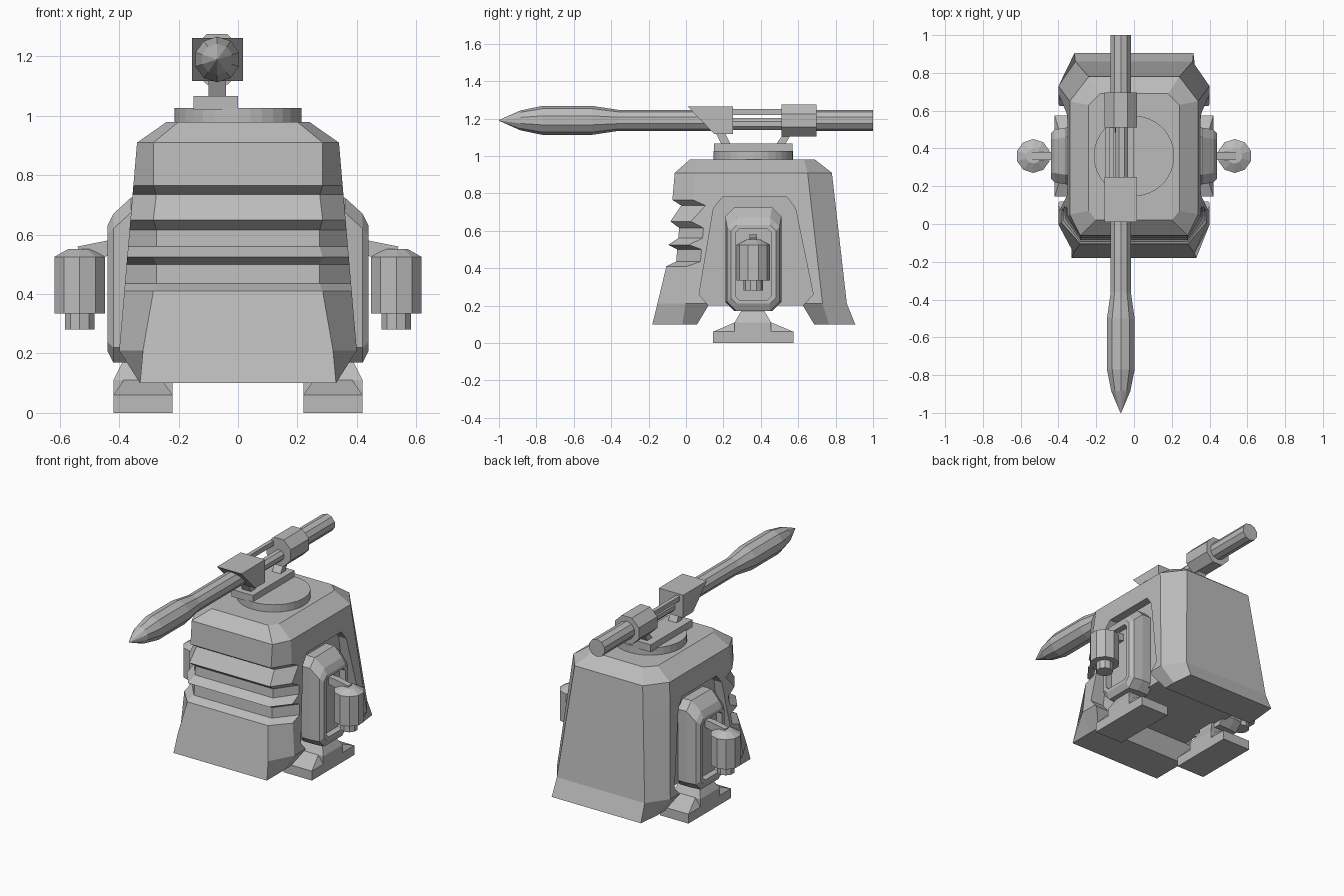
import bpy, bmesh, math

if "Cube" in bpy.data.objects:
    bpy.data.objects.remove(bpy.data.objects["Cube"], do_unlink=True)

grey = bpy.data.materials.new("plain_grey")
grey.use_nodes = True
grey.diffuse_color = (0.5, 0.5, 0.5, 1)
grey.node_tree.nodes["Principled BSDF"].inputs["Base Color"].default_value = (0.5, 0.5, 0.5, 1)


def loft(name, rings):
    """Skin a series of closed rings of equal length and cap both ends."""
    bm = bmesh.new()
    loops = [[bm.verts.new(p) for p in ring] for ring in rings]
    n = len(loops[0])
    for a, b in zip(loops, loops[1:]):
        for i in range(n):
            j = (i + 1) % n
            bm.faces.new((a[i], a[j], b[j], b[i]))
    bm.faces.new(loops[0])
    bm.faces.new(loops[-1])
    bmesh.ops.recalc_face_normals(bm, faces=bm.faces)
    mesh = bpy.data.meshes.new(name)
    bm.to_mesh(mesh)
    bm.free()
    mesh.materials.append(grey)
    obj = bpy.data.objects.new(name, mesh)
    bpy.context.collection.objects.link(obj)
    return obj


def prism_x(name, outline, x0, x1):
    return loft(name, [[(x, y, z) for y, z in outline] for x in (x0, x1)])


def rect(x0, x1, y0, y1, z):
    return [(x0, y0, z), (x1, y0, z), (x1, y1, z), (x0, y1, z)]


def lathe_z(name, x, y, profile, sides):
    turn = math.tau / sides
    return loft(name, [[(x + r * math.sin(i * turn), y - r * math.cos(i * turn), z)
                        for i in range(sides)] for r, z in profile])


def lathe_y(name, x, z, profile, sides, phase=0.0):
    turn = math.tau / sides
    return loft(name, [[(x + r * math.sin((i + phase) * turn), y, z + r * math.cos((i + phase) * turn))
                        for i in range(sides)] for r, y in profile])


def cut(target, cutter):
    mod = target.modifiers.new("cut", 'BOOLEAN')
    mod.operation = 'DIFFERENCE'
    mod.solver = 'EXACT'
    mod.object = cutter
    cutter.hide_render = True
    bpy.context.view_layer.objects.active = target
    bpy.ops.object.modifier_apply(modifier=mod.name)
    bpy.data.objects.remove(cutter, do_unlink=True)


# Body: chamfered rings stacked upward, with grooves across the front
def body_ring(z, half, front, back, front_flat, back_flat, front_cut, back_cut):
    right_half = [(front_flat, front), (half, front + front_cut),
                  (half, back - back_cut), (back_flat, back)]
    return [(x, y, z) for x, y in right_half] + [(-x, y, z) for x, y in reversed(right_half)]


def wall_ring(z, recess=0.0):
    t = (z - 0.21) / 0.7
    front = -0.105 + 0.09 * (z - 0.41) + recess
    return body_ring(z, 0.40 - 0.06 * t, front, 0.86 - 0.08 * t,
                     0.285 - recess * 0.2, 0.31 - 0.07 * t, 0.11 + recess * 0.4, 0.13)


rings = [body_ring(0.10, 0.33, -0.18, 0.905, 0.33, 0.315, 0.16, 0.14),
         body_ring(0.21, 0.40, -0.153, 0.86, 0.32, 0.31, 0.15, 0.13)]
grooves = [(0.41, 0), (0.435, 1), (0.50, 1), (0.525, 0), (0.56, 1),
           (0.615, 1), (0.65, 0), (0.735, 1), (0.765, 0), (0.91, 0)]
rings += [wall_ring(z, 0.05 * deep) for z, deep in grooves]
rings.append(body_ring(0.98, 0.24, 0.02, 0.69, 0.20, 0.18, 0.05, 0.06))
body = loft("body", rings)

# Underside channel and side arches
cut(body, prism_x("channel_cutter", [(0, 0), (0.12, 0.20), (0.625, 0.20), (0.745, 0)], -0.6, 0.6))
arch = [(0.12, 0.15), (0.12, 0.20), (0.07, 0.26), (0.147, 0.72), (0.195, 0.78),
        (0.54, 0.78), (0.585, 0.72), (0.68, 0.26), (0.625, 0.20), (0.625, 0.15)]
for s in (1, -1):
    cut(body, prism_x("arch_cutter", arch, s * 0.30, s * 0.6))


# Side pods, arms, canisters and feet
def pod_ring(x, y0, y1, z0, z1, c):
    return [(x, y0 + c, z0), (x, y1 - c, z0), (x, y1, z0 + c), (x, y1, z1 - c),
            (x, y1 - c, z1), (x, y0 + c, z1), (x, y0, z1 - c), (x, y0, z0 + c)]


for s, side in ((1, "left"), (-1, "right")):
    loft(side + "_pod", [
        pod_ring(s * 0.28, 0.21, 0.51, 0.17, 0.725, 0.05),
        pod_ring(s * 0.36, 0.21, 0.51, 0.17, 0.725, 0.05),
        pod_ring(s * 0.42, 0.22, 0.50, 0.17, 0.67, 0.05),
        pod_ring(s * 0.44, 0.24, 0.48, 0.21, 0.63, 0.03),
        pod_ring(s * 0.44, 0.265, 0.455, 0.23, 0.61, 0.02),
        pod_ring(s * 0.40, 0.265, 0.455, 0.23, 0.61, 0.02)])
    loft(side + "_arm", [[(s * x, y, z) for x, z in
                          ((0.38, 0.54), (0.53, 0.51), (0.54, 0.56), (0.44, 0.58), (0.38, 0.58))]
                         for y in (0.34, 0.38)])
    lathe_z(side + "_canister", s * 0.533, 0.36,
            [(0.052, 0.28), (0.052, 0.335), (0.09, 0.335), (0.09, 0.525), (0.04, 0.552)], 10)
    x0, x1 = s * 0.22, s * 0.42
    loft(side + "_foot", [rect(x0, x1, 0.145, 0.575, 0), rect(x0, x1, 0.145, 0.575, 0.06),
                          rect(s * 0.255, s * 0.385, 0.26, 0.455, 0.11)])
    loft(side + "_ankle", [rect(x0, x1, 0.26, 0.455, 0.06), rect(x0, x1, 0.26, 0.455, 0.11),
                           rect(s * 0.26, s * 0.385, 0.30, 0.415, 0.178),
                           rect(s * 0.26, s * 0.385, 0.30, 0.415, 0.25)])

# Turret base and leaning struts
lathe_z("turret_disc", 0, 0.36, [(0.213, 0.97), (0.213, 1.027)], 32)
loft("turret_bar", [rect(-0.15, 0, 0.15, 0.57, z) for z in (1.02, 1.067)])
loft("front_strut", [rect(-0.10, -0.04, 0.19, 0.24, 1.06), rect(-0.10, -0.04, 0.15, 0.20, 1.14)])
loft("rear_strut", [rect(-0.10, -0.04, 0.48, 0.53, 1.06), rect(-0.10, -0.04, 0.53, 0.57, 1.13)])

# Barrel with pointed nose, split by an open middle section
axis_x, axis_z = -0.07, 1.19
lathe_y("barrel_front", axis_x, axis_z,
        [(0.002, -1), (0.053, -0.885), (0.077, -0.77), (0.077, -0.5), (0.056, -0.36), (0.056, 0.24)], 10)
lathe_y("barrel_rear", axis_x, axis_z, [(0.056, 0.52), (0.056, 1)], 10)
lathe_y("middle_rod", -0.065, 1.17, [(0.035, 0.2), (0.035, 0.55)], 8, 0.5)
prism_x("middle_rail", [(0.2, 1.22), (0.55, 1.22), (0.55, 1.25), (0.2, 1.25)], -0.13, -0.105)

# Barrel mounts
prism_x("front_mount", [(0.01, 1.263), (0.25, 1.263), (0.25, 1.118), (0.15, 1.118)], -0.155, 0.017)
lathe_y("rear_mount", axis_x, axis_z, [(0.092, 0.51), (0.092, 0.697)], 8, 0.5)
